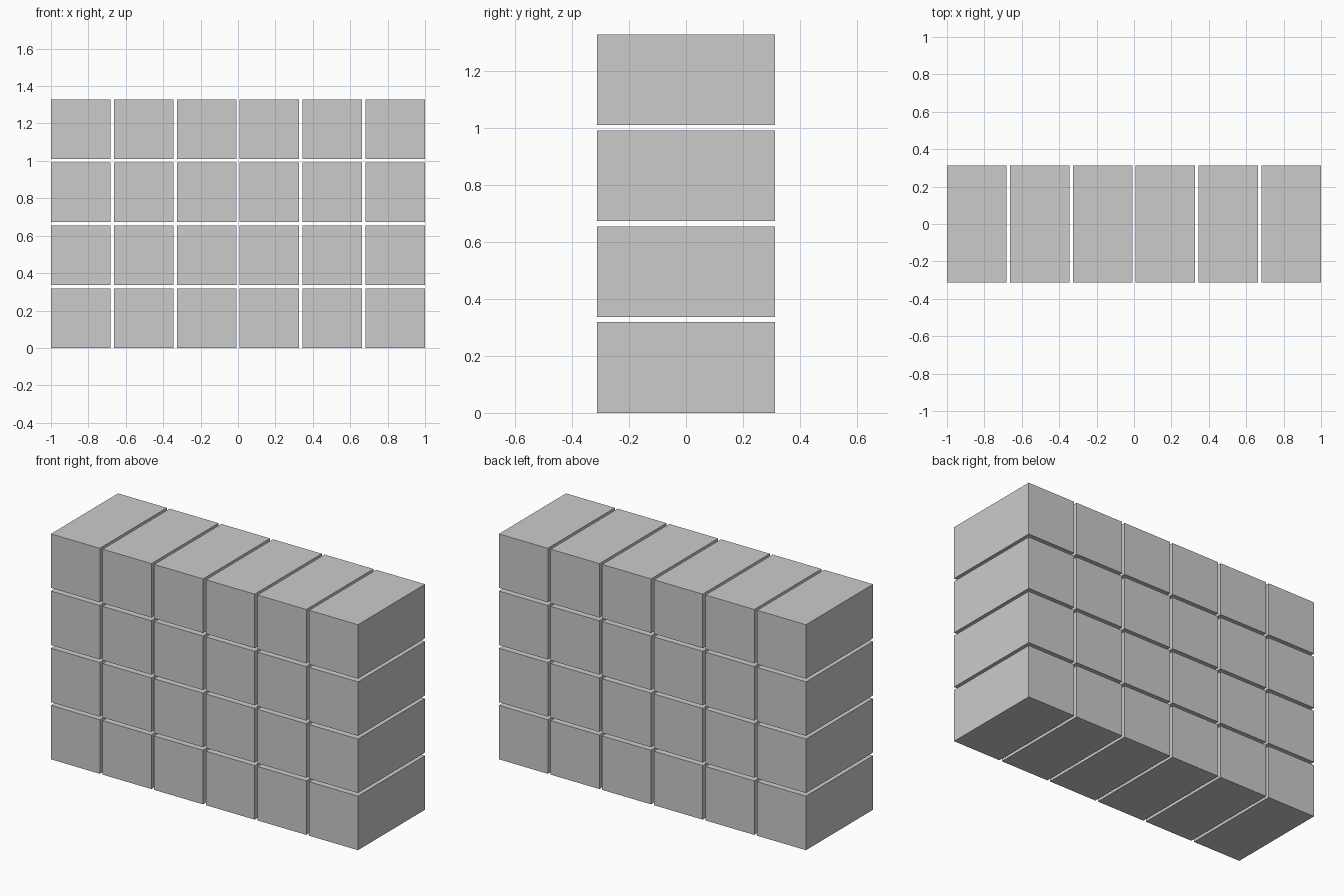
import bpy

if "Cube" in bpy.data.objects:
    bpy.data.objects.remove(bpy.data.objects["Cube"])

COLS, ROWS = 6, 4
SIZE = 0.318                             # block width and height
DEPTH = 0.624
PITCH_X = (2.0 - SIZE) / (COLS - 1)      # block plus a thin gap
PITCH_Z = 0.3365


def add_block(name, x, z):
    bpy.ops.mesh.primitive_cube_add(size=1, location=(x, 0, z))
    block = bpy.context.object
    block.name = name
    block.scale = (SIZE, DEPTH, SIZE)
    bpy.ops.object.transform_apply(location=False, rotation=False, scale=True)


# Wall of separate blocks, with open gaps between rows and columns
for row in range(ROWS):
    for col in range(COLS):
        add_block(f"block_row{row + 1}_col{col + 1}",
                  (col - (COLS - 1) / 2) * PITCH_X,
                  SIZE / 2 + row * PITCH_Z)
